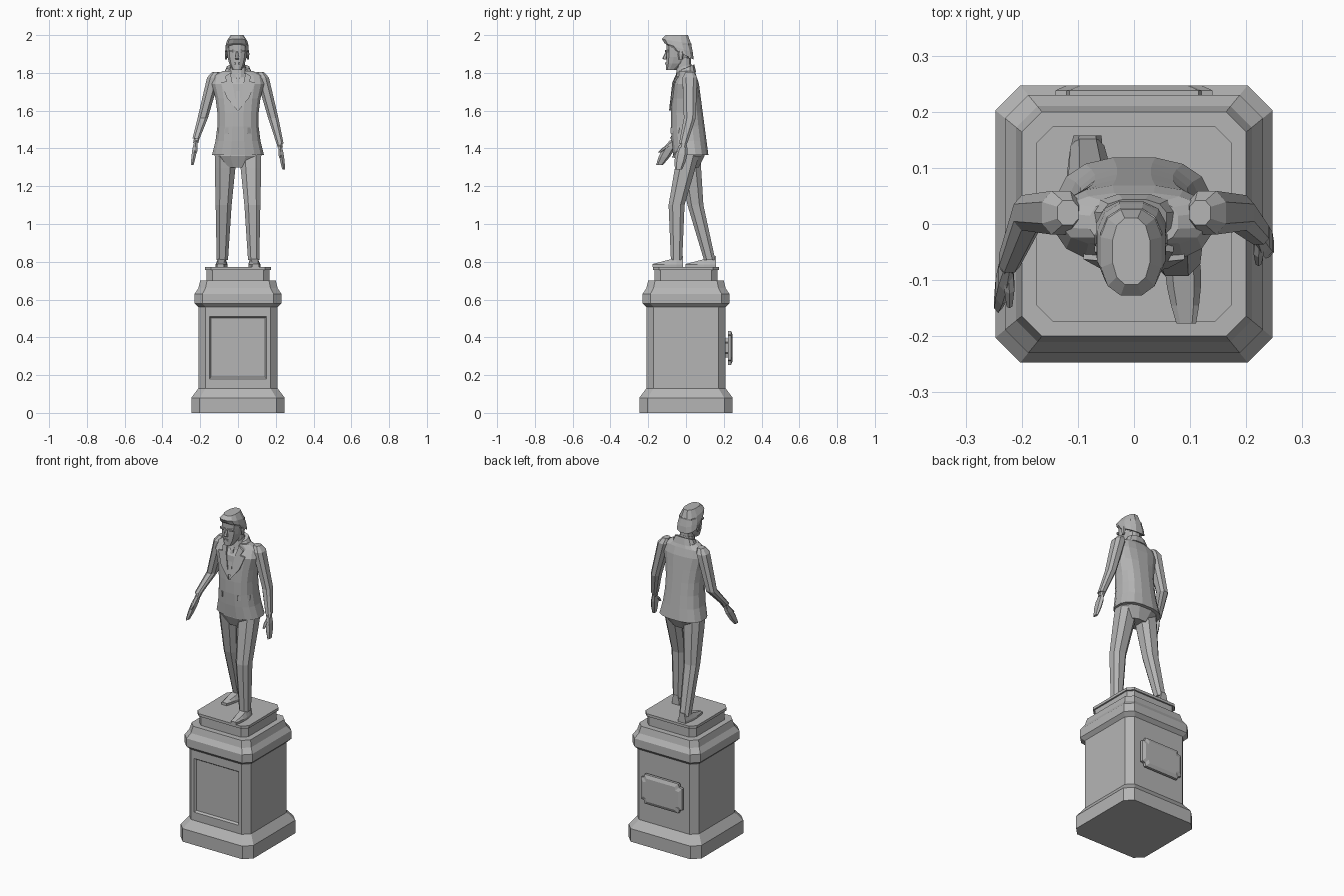
import bpy
import bmesh
from math import cos, sin, pi, copysign
from mathutils import Vector
from mathutils.bvhtree import BVHTree

default_cube = bpy.data.objects.get("Cube")
if default_cube:
    bpy.data.objects.remove(default_cube, do_unlink=True)

stone = bpy.data.materials.new("grey stone")
stone.use_nodes = True
grey = (0.46, 0.46, 0.46, 1)
stone.diffuse_color = grey
stone.node_tree.nodes["Principled BSDF"].inputs["Base Color"].default_value = grey


def finish(name, bm):
    """Turn a bmesh into a flat shaded stone object."""
    mesh = bpy.data.meshes.new(name)
    bm.to_mesh(mesh)
    bm.free()
    mesh.materials.append(stone)
    bpy.context.collection.objects.link(bpy.data.objects.new(name, mesh))


def loft_bmesh(rings):
    """Skin a list of equal-length point rings and cap both ends."""
    bm = bmesh.new()
    loops = [[bm.verts.new(point) for point in ring] for ring in rings]
    count = len(loops[0])
    for low, high in zip(loops, loops[1:]):
        for i in range(count):
            j = (i + 1) % count
            bm.faces.new((low[i], low[j], high[j], high[i]))
    bm.faces.new(loops[0])
    bm.faces.new(loops[-1])
    bmesh.ops.recalc_face_normals(bm, faces=bm.faces)
    return bm


def loft(name, rings):
    finish(name, loft_bmesh(rings))


def steps(count):
    """Even fractions from nought to one."""
    return [i / count for i in range(count + 1)]


def squared(value):
    """Push a sine or cosine outward for a boxier oval."""
    return copysign(abs(value) ** 0.8, value)


def oval(z, half, front, back, x=0, tilt=0, sides=12):
    """Rounded horizontal ring between a front and a back y."""
    middle, depth = (front + back) / 2, (back - front) / 2
    angles = [2 * pi * (i + 0.5) / sides for i in range(sides)]
    return [(x + half * squared(cos(a)), middle + depth * squared(sin(a)),
             z + tilt * depth * squared(sin(a))) for a in angles]


def limb(name, joints, widths, depth=1, sides=8):
    """Tube through joints; depth is the ratio of depth to width."""
    loft(name, [oval(p.z, w, p.y - w * depth, p.y + w * depth, p.x, sides=sides)
                for p, w in zip(joints, widths)])


def chamfered(half, z):
    """Square ring with cut corners."""
    inner = half * 0.82
    side = [(half, -inner), (half, inner)]
    outline = []
    for turn in range(4):
        outline += [(px, py, z) for px, py in side]
        side = [(-py, px) for px, py in side]
    return outline


# Pedestal body with a sunken panel in the front
profile = [(0.247, 0), (0.247, 0.08), (0.21, 0.13), (0.21, 0.56), (0.23, 0.58),
           (0.23, 0.63), (0.21, 0.66), (0.2, 0.7)]
bm = loft_bmesh([chamfered(*step) for step in profile])
walls = [face for face in bm.faces if face.normal.y < -0.99]
panel = max(walls, key=lambda face: face.calc_area())
bmesh.ops.inset_individual(bm, faces=[panel], thickness=0.03)
centre = panel.calc_center_median().z
for vert in panel.verts:
    vert.co.z = centre + (vert.co.z - centre) * 0.85
bmesh.ops.inset_individual(bm, faces=[panel], thickness=0.012, depth=-0.012)
finish("pedestal", bm)

# Upper block and slab
loft("pedestal_block", [chamfered(0.166, z) for z in (0.69, 0.76)])
loft("pedestal_slab", [chamfered(0.175, z) for z in (0.757, 0.773)])


# Back plaque with notched corners, on a hidden mount
def plaque_ring(inset, y):
    w, h, notch = 0.14 - inset, 0.09 - inset, 0.025
    quarter = [(w, h - notch), (w - notch * 0.8, h - notch * 0.8), (w - notch, h)]
    top = quarter + [(-px, pz) for px, pz in reversed(quarter)]
    outline = top + [(px, -pz) for px, pz in reversed(top)]
    return [(px, y, pz + 0.344) for px, pz in outline]


loft("plaque", [plaque_ring(0, 0.222), plaque_ring(0, 0.238), plaque_ring(0.02, 0.247)])
loft("plaque_mount", [plaque_ring(0.04, y) for y in (0.2, 0.23)])

# Jacket body: flared hem, narrow waist, sloping shoulders
jacket_rings = [oval(1.365 + 0.375 * t, 0.11 + 0.12 * (t - 0.5) ** 2,
                     -0.07 - 0.012 * sin(pi * t), 0.12 - 0.05 * t, sides=16) for t in steps(5)]
jacket_rings += [oval(1.785, 0.13, -0.042, 0.056, sides=16), oval(1.81, 0.08, -0.04, 0.046, sides=16)]
jacket_bm = loft_bmesh(jacket_rings)
jacket_surface = BVHTree.FromBMesh(jacket_bm)
finish("jacket", jacket_bm)


def front_plate(name, outline, lift, side=1):
    """Thin plate laid on the jacket front from x, z points."""
    spots = [jacket_surface.ray_cast(Vector((x * side, -1, z)), Vector((0, 1, 0)))[0]
             for x, z in outline]
    loft(name, [[spot + Vector((0, shift, 0)) for spot in spots] for shift in (-lift, 0.003)])


def tapered_plate(name, top, bottom, lift):
    """Symmetrical plate between two (half width, height) levels."""
    (a, high), (b, low) = top, bottom
    front_plate(name, [(-a, high), (-b, low), (b, low), (a, high)], lift)


# Shirt, tie, lapels and pocket flaps
tapered_plate("shirt_front", (0.035, 1.8), (0.004, 1.6), 0.005)
tapered_plate("tie", (0.009, 1.77), (0.013, 1.63), 0.009)
tapered_plate("tie_knot", (0.015, 1.8), (0.009, 1.77), 0.01)
lapel = [(0.04, 1.8), (0.07, 1.78), (0.06, 1.755), (0.09, 1.75), (0.06, 1.67),
         (0.003, 1.6), (0.03, 1.75)]
flap = [(x, z) for x, z in ((0.05, 1.51), (0.106, 1.51), (0.106, 1.48), (0.05, 1.48))]
for side, word in ((1, "left"), (-1, "right")):
    front_plate(word + "_lapel", lapel, 0.01, side)
    front_plate(word + "_pocket_flap", flap, 0.009, side)

# Coat collar, shirt collar and neck
loft("coat_collar", [oval(1.79, 0.08, -0.045, 0.055, tilt=0.3), oval(1.83, 0.06, -0.03, 0.045, tilt=0.4)])
loft("shirt_collar", [oval(1.79, 0.05, -0.056, 0.035, tilt=0.3), oval(1.836, 0.04, -0.05, 0.03, tilt=0.3)])
loft("neck", [oval(z, 0.037, -0.05, 0.028) for z in (1.78, 1.88)])

# Arms, the right one reaching further forward
for side, word, swing in ((1, "left", -0.015), (-1, "right", -0.065)):
    shoulder = Vector((side * 0.13, 0.02, 1.775))
    elbow = Vector((side * 0.187, 0.02, 1.56))
    wrist = Vector((side * 0.222, swing, 1.41 - swing / 2))
    fingers = wrist + Vector((side * 0.02, swing - 0.01, -0.13))
    shoulder_top = shoulder + Vector((-side * 0.012, 0, 0.03))
    limb(word + "_sleeve", [shoulder_top, shoulder, elbow, wrist + Vector((0, 0, 0.01))],
         [0.02, 0.036, 0.029, 0.02], 1.15)
    limb(word + "_cuff", [wrist.lerp(elbow, 0.15), wrist.lerp(fingers, 0.1)], [0.016, 0.015], 1.2)
    limb(word + "_hand", [wrist.lerp(fingers, t) for t in steps(3)],
         [0.009, 0.014, 0.013, 0.008], 2.3, 6)
    thumb_tip = wrist.lerp(fingers, 0.5) + Vector((-side * 0.01, -0.04, 0))
    limb(word + "_thumb", [wrist.lerp(fingers, 0.1), wrist.lerp(thumb_tip, 0.6), thumb_tip],
         [0.009, 0.01, 0.006], 1.3, 6)

# Trousers and shoes, striding with the left leg ahead
loft("trouser_seat", [oval(1.43, 0.118, -0.06, 0.095), oval(1.36, 0.122, -0.066, 0.1),
                      oval(1.3, 0.07, -0.04, 0.07)])
for side, word, knee_y, ankle_y in ((1, "left", -0.05, -0.05), (-1, "right", 0.05, 0.125)):
    hip = Vector((side * 0.065, 0.015, 1.38))
    knee = Vector((side * 0.076, knee_y, 1.1))
    ankle = Vector((side * 0.083, ankle_y, 0.81))
    limb(word + "_trouser_leg", [hip, hip.lerp(knee, 0.3), knee, ankle], [0.062, 0.058, 0.045, 0.032])
    shoe_rings = []
    for t in steps(5):
        half = 0.015 + 0.017 * sin(pi * (0.2 + 0.75 * t))
        y = ankle_y + 0.033 - 0.16 * t
        top = 0.83 - 0.042 * t
        outline = [(-1, 0.772), (1, 0.772), (1, 0.786), (0.6, top), (-0.6, top), (-1, 0.786)]
        shoe_rings.append([(ankle.x + half * px + side * 0.01 * t, y, z) for px, z in outline])
    loft(word + "_shoe", shoe_rings)

# Head narrowing to the chin, and swept-forward hair
middle = -0.005
loft("head", [oval(1.815 + 0.14 * t, 0.056 - 0.031 * (1 - t) ** 3, -0.106,
                   0.03 - 0.08 * (1 - t) ** 3, middle) for t in steps(4)])
loft("hair", [oval(1.9 + 0.1 * t, 0.064 - 0.03 * t ** 3, -0.08 - 0.05 * sin(pi * t * 0.8),
                   0.042 - 0.03 * t ** 2, middle, tilt=-0.5 * (1 - t)) for t in steps(3)])

# Face details
limb("nose", [Vector((middle, -0.102, 1.912)), Vector((middle, -0.114, 1.877)),
              Vector((middle, -0.105, 1.87))], [0.006, 0.012, 0.01], sides=6)
loft("mouth", [oval(z, 0.018, -0.111, -0.08, middle, sides=8) for z in (1.845, 1.855)])
for side, word in ((1, "left"), (-1, "right")):
    ear = Vector((middle + side * 0.058, -0.028, 1.87))
    brow = Vector((middle + side * 0.026, -0.1, 1.91))
    up = Vector((0, 0, 0.01))
    limb(word + "_ear", [ear, ear + 3 * up, ear + 5 * up], [0.005, 0.008, 0.005], 2, 6)
    limb(word + "_brow", [brow, brow + up], [0.018, 0.02], 0.6, 6)
